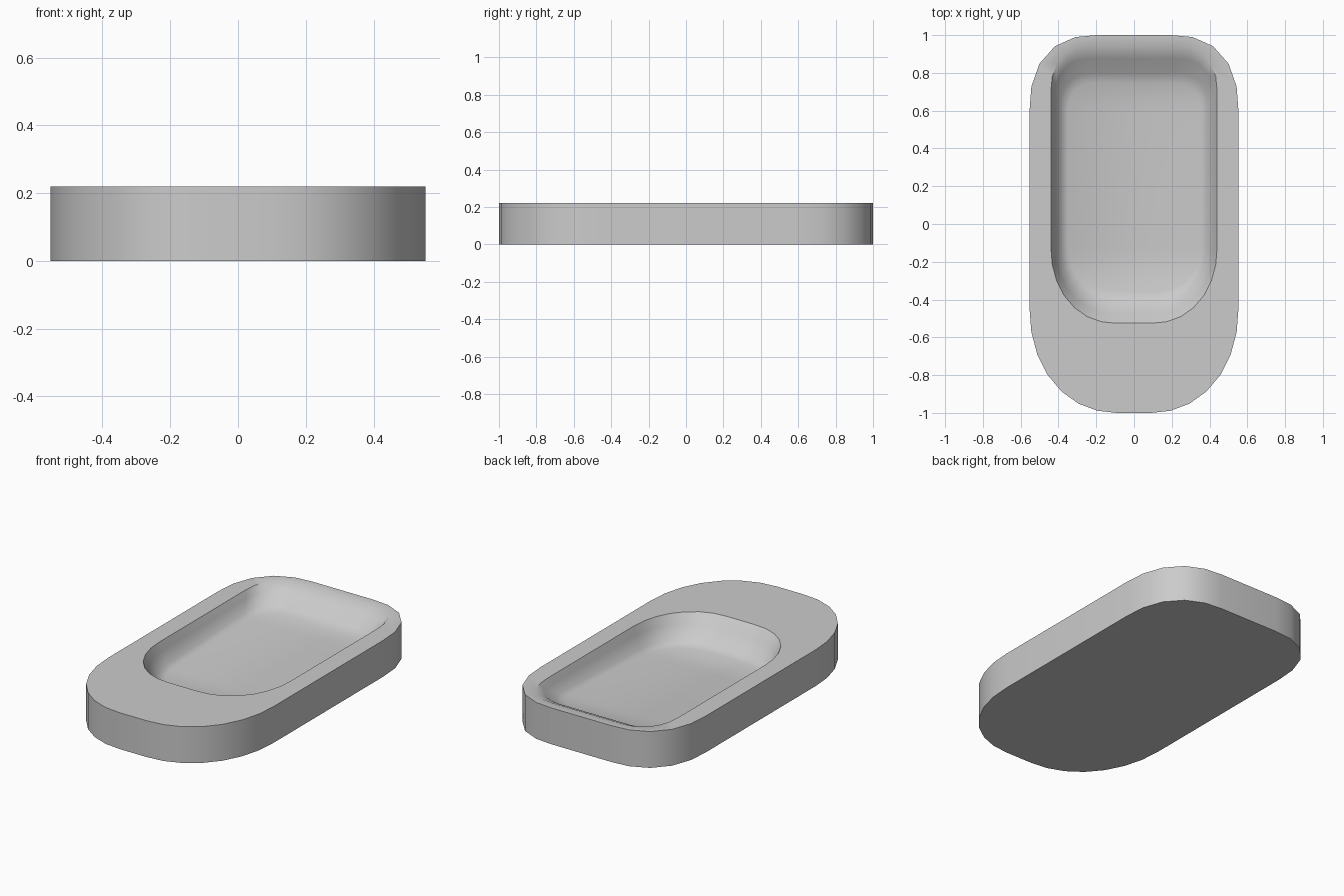
import bpy, bmesh, math

if "Cube" in bpy.data.objects:
    bpy.data.objects.remove(bpy.data.objects["Cube"])

N_BACK, N_FRONT = 5, 7   # segments per rounded corner


def corner(cx, cy, rx, ry, power, n):
    """Quarter of a superellipse from the side (+x) towards the end (+/-y)."""
    pts = []
    for i in range(n + 1):
        a = math.pi / 2 * i / n
        c, s = max(math.cos(a), 0.0), math.sin(a)
        k = (c ** power + s ** power) ** (-1 / power)
        pts.append((cx + rx * c * k, cy + ry * s * k))
    return pts


def outline(half_w, back, front, z_front, z_back):
    """Closed loop; back / front = (y end, corner length, flat half width, power)."""
    yb, lb, fb, pb = back
    yf, lf, ff, pf = front
    right = corner(ff, yf + lf, half_w - ff, -lf, pf, N_FRONT)[::-1]
    right += corner(fb, yb - lb, half_w - fb, lb, pb, N_BACK)
    loop = right + [(-x, y) for x, y in reversed(right)]
    return [(x, y, z_front + (z_back - z_front) * (y - yf) / (yb - yf)) for x, y in loop]


OUT_BACK = (1.0, 0.40, 0.20, 2.4)
OUT_FRONT = (-1.0, 0.55, 0.09, 2.1)

# Bottom edge, top edge, recess rim, then the wall down to a floor rising to the back
loops = [
    outline(0.553, OUT_BACK, OUT_FRONT, 0.0, 0.0),
    outline(0.553, OUT_BACK, OUT_FRONT, 0.22, 0.22),
    outline(0.44, (0.945, 0.24, 0.24, 2.2), (-0.525, 0.40, 0.10, 2.1), 0.22, 0.22),
    outline(0.42, (0.875, 0.20, 0.24, 2.2), (-0.475, 0.35, 0.10, 2.1), 0.165, 0.187),
    outline(0.39, (0.80, 0.18, 0.23, 2.2), (-0.41, 0.29, 0.11, 2.1), 0.085, 0.13),
    outline(0.35, (0.745, 0.15, 0.22, 2.2), (-0.355, 0.24, 0.12, 2.1), 0.065, 0.11),
]

bm = bmesh.new()
rings = [[bm.verts.new(p) for p in loop] for loop in loops]
for a, b in zip(rings, rings[1:]):
    n = len(a)
    for i in range(n):
        j = (i + 1) % n
        bm.faces.new((a[i], a[j], b[j], b[i]))
bm.faces.new(rings[0][::-1])
# Floor as strips across, so it shades evenly
floor = rings[-1]
for i in range(len(floor) // 2 - 1):
    bm.faces.new((floor[i], floor[i + 1], floor[-2 - i], floor[-1 - i]))
bmesh.ops.recalc_face_normals(bm, faces=bm.faces[:])

mesh = bpy.data.meshes.new("recessed_tray")
bm.to_mesh(mesh)
bm.free()
tray = bpy.data.objects.new("recessed_tray", mesh)
bpy.context.collection.objects.link(tray)
bpy.context.view_layer.objects.active = tray
tray.select_set(True)
bpy.ops.object.shade_smooth_by_angle(angle=math.radians(42))
